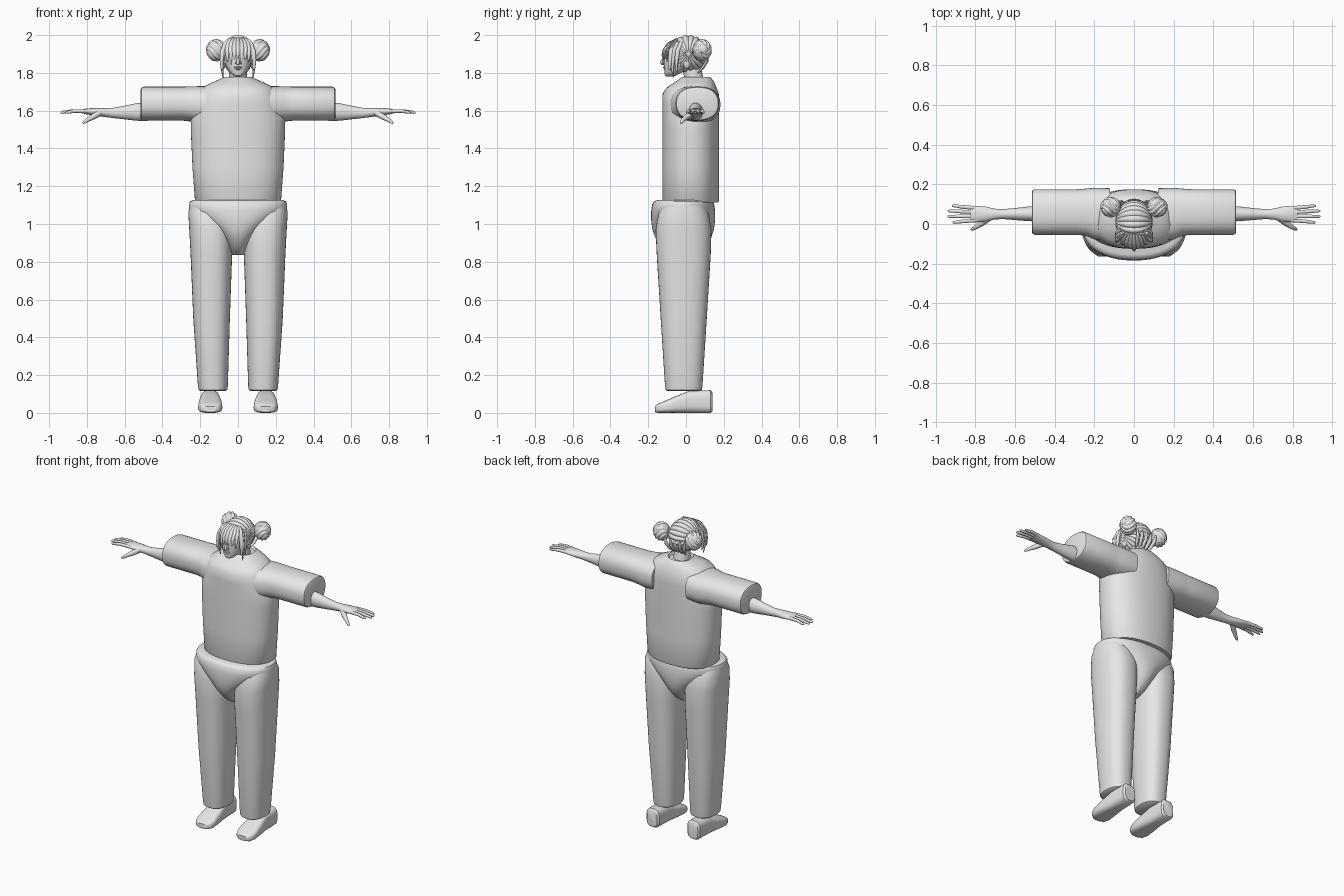
import bpy, bmesh, math
from mathutils import Vector

grey = bpy.data.materials.new("light grey")
grey.diffuse_color = (0.8, 0.8, 0.8, 1)


def finish(name, bm, mirror=False, angle=40):
    bmesh.ops.recalc_face_normals(bm, faces=bm.faces)
    me = bpy.data.meshes.new(name)
    bm.to_mesh(me)
    bm.free()
    me.materials.append(grey)
    ob = bpy.data.objects.new(name, me)
    bpy.context.collection.objects.link(ob)
    bpy.ops.object.select_all(action='DESELECT')
    ob.select_set(True)
    bpy.context.view_layer.objects.active = ob
    bpy.ops.object.shade_smooth_by_angle(angle=math.radians(angle))
    if mirror:
        mod = ob.modifiers.new("mirror", 'MIRROR')
        mod.use_mirror_merge = False
    return ob


def skin(bm, loops):
    n = len(loops[0])
    for a, b in zip(loops, loops[1:]):
        for i in range(n):
            bm.faces.new((a[i], a[(i + 1) % n], b[(i + 1) % n], b[i]))
    bm.faces.new(loops[0])
    bm.faces.new(loops[-1][::-1])


def loft(name, axis, rings, p=2.0, mirror=False, n=40, angle=40):
    """rings: (position along axis, centre a, centre b, radius a, radius b)"""
    bm = bmesh.new()
    loops = []
    for t, a, b, ra, rb in rings:
        loop = []
        for i in range(n):
            w = 2 * math.pi * i / n
            c, s = math.cos(w), math.sin(w)
            u = a + ra * math.copysign(abs(c) ** (2 / p), c)
            v = b + rb * math.copysign(abs(s) ** (2 / p), s)
            loop.append(bm.verts.new({'z': (u, v, t), 'x': (t, u, v), 'y': (u, t, v)}[axis]))
        loops.append(loop)
    skin(bm, loops)
    return finish(name, bm, mirror, angle)


def tubes(name, paths, mirror=False, n=8, flat=1.0):
    """paths: lists of (x, y, z, radius)"""
    bm = bmesh.new()
    for path in paths:
        pts = [Vector(q[:3]) for q in path]
        loops = []
        for k, q in enumerate(path):
            d = (pts[min(k + 1, len(pts) - 1)] - pts[max(k - 1, 0)]).normalized()
            side = d.cross(Vector((0, 1, 0.01))).normalized()
            up = d.cross(side)
            loops.append([bm.verts.new(pts[k] + q[3] * (side * math.cos(w) + up * flat * math.sin(w)))
                          for w in (2 * math.pi * i / n for i in range(n))])
        skin(bm, loops)
    return finish(name, bm, mirror, 50)


def ball(name, centre, radii, ridges=0, depth=0.0, swirl=0.0, mirror=False, seg=96):
    """ellipsoid whose poles lie on x, optionally grooved into strands"""
    bm = bmesh.new()
    bmesh.ops.create_uvsphere(bm, u_segments=seg, v_segments=24, radius=1)
    for v in bm.verts:
        q = Vector((v.co.z, v.co.x, v.co.y))
        r = 1.0
        if ridges:
            phi = math.atan2(q.z, q.y) + swirl * q.x
            fade = math.sqrt(max(0, 1 - q.x * q.x))
            r -= depth * fade * (1 - abs(math.sin(ridges * phi / 2)))
        v.co = Vector(centre) + Vector([q[i] * radii[i] * r for i in range(3)])
    return finish(name, bm, mirror, 40)


# Shirt
loft("shirt_body", 'z', [
    (1.115, 0, .025, .220, .146), (1.125, 0, .025, .228, .150), (1.3, 0, .025, .241, .150),
    (1.5, 0, .025, .250, .150), (1.56, 0, .025, .250, .150), (1.64, 0, .025, .225, .150),
    (1.69, 0, .025, .205, .149), (1.725, 0, .03, .185, .130), (1.75, 0, .045, .135, .105),
    (1.772, 0, .053, .085, .082), (1.778, 0, .053, .074, .072), (1.765, 0, .053, .066, .064)],
    p=2.3, n=64)
loft("shirt_sleeve", 'x', [
    (.12, .045, 1.632, .135, .098), (.20, .052, 1.632, .130, .098), (.245, .060, 1.635, .118, .093),
    (.29, .060, 1.637, .115, .090), (.50, .060, 1.637, .115, .090), (.511, .060, 1.637, .110, .086),
    (.515, .060, 1.637, .100, .078)], p=2.4, mirror=True, n=48)

# Trousers
loft("trouser_hips", 'z', [
    (.835, 0, -.012, .030, .060), (.87, 0, -.012, .055, .105), (.92, 0, -.014, .085, .145),
    (.97, 0, -.015, .135, .163), (1.02, 0, -.015, .205, .169), (1.07, 0, -.015, .258, .169),
    (1.105, 0, -.015, .260, .164), (1.12, 0, -.012, .254, .156), (1.126, 0, -.008, .240, .146)],
    p=2.2, n=64)
loft("trouser_leg", 'z', [
    (.115, .133, -.012, .066, .086), (.122, .133, -.012, .076, .096), (.14, .133, -.012, .079, .099),
    (.5, .140, -.012, .097, .122), (.84, .141, -.012, .110, .143), (.97, .144, -.013, .114, .148),
    (1.06, .148, -.013, .115, .132), (1.1, .15, -.013, .105, .11)], p=2.4, mirror=True)

# Shoes
loft("shoe", 'y', [
    (.140, .147, .058, .036, .050), (.130, .147, .060, .046, .060), (.02, .147, .059, .050, .059),
    (-.05, .147, .045, .060, .045), (-.12, .147, .030, .064, .030), (-.150, .147, .024, .052, .024),
    (-.165, .147, .020, .032, .015)], p=3.2, mirror=True)

# Forearms and palms
loft("forearm_and_palm", 'x', [
    (.48, .052, 1.595, .040, .050), (.54, .051, 1.593, .036, .046), (.60, .050, 1.590, .030, .036),
    (.66, .050, 1.588, .025, .027), (.70, .050, 1.590, .027, .024), (.75, .050, 1.593, .038, .021),
    (.80, .050, 1.596, .042, .016), (.825, .050, 1.596, .039, .010)], mirror=True, n=24)

# Fingers and thumb
fingers = []
for y0, y1, tip in ((.080, .092, .917), (.060, .066, .938), (.039, .038, .940), (.019, .008, .915)):
    mid = (.81 + tip) / 2
    fingers.append([(.795, y0, 1.597, .0105), (mid, (y0 + y1) / 2, 1.598, .0095),
                    (tip - .008, y1, 1.591, .0075), (tip, y1, 1.589, .003)])
fingers.append([(.735, .030, 1.588, .018), (.765, .005, 1.568, .015), (.795, -.015, 1.552, .011),
                (.815, -.026, 1.538, .008), (.822, -.029, 1.533, .003)])
tubes("fingers", fingers, mirror=True, n=10)

# Head and neck
loft("neck", 'z', [(1.74, 0, .045, .055, .055), (1.79, 0, .038, .047, .05),
                   (1.87, 0, .02, .045, .05)], n=28)
loft("face", 'z', [
    (1.780, 0, -.087, .012, .014), (1.786, 0, -.082, .026, .029), (1.802, 0, -.068, .043, .047),
    (1.83, 0, -.048, .061, .067), (1.86, 0, -.037, .070, .080), (1.90, 0, -.033, .074, .086),
    (1.94, 0, -.028, .070, .080), (1.97, 0, -.015, .050, .055)], p=2.15, n=36)
tubes("nose", [[(0, -.112, 1.890, .005), (0, -.120, 1.875, .006), (0, -.129, 1.860, .009),
                (0, -.126, 1.850, .010), (0, -.116, 1.846, .005)]], n=10)
ball("nostril", (.009, -.119, 1.852), (.006, .008, .006), mirror=True, seg=12)
ball("upper_lip", (0, -.113, 1.829), (.022, .009, .005), seg=16)
ball("lower_lip", (0, -.110, 1.820), (.018, .009, .005), seg=16)
ball("eye", (.031, -.103, 1.880), (.015, .009, .006), mirror=True, seg=16)
tubes("eyebrow", [[(.012, -.117, 1.893, .003), (.032, -.111, 1.899, .004), (.052, -.094, 1.893, .002)]],
      mirror=True, n=6)
ball("ear", (.075, .004, 1.853), (.010, .018, .030), mirror=True, seg=20)

# Hair
ball("hair_cap", (0, .012, 1.900), (.094, .108, .101), ridges=20, depth=.07, seg=160)
ball("hair_bun", (.116, .085, 1.920), (.052, .052, .060), ridges=9, depth=.16, swirl=1.1,
     mirror=True, seg=90)
ball("bun_core", (.155, .09, 1.925), (.014, .024, .026), mirror=True, seg=24)

# Fringe fanning over the forehead
fringe = []
for i in range(9):
    s = (i - 4) / 4
    curve = 1 - .35 * s * s
    end = 1.872 - .014 * (i % 3) + (.022 if i == 4 else 0)
    fringe.append([(s * .045, -.050, 1.978, .010), (s * .066, -.080 * curve - .012, 1.955, .014),
                   (s * .076, -.106 * curve - .010, 1.922, .013),
                   (s * .077, -.116 * curve - .008, 1.895, .009),
                   (s * .074, -.116 * curve - .008, end, .002)])
tubes("fringe", fringe, flat=.6)

# Long locks framing the face
locks = [[(.060, -.045 + d, 1.960, .012), (.082, -.065 + d, 1.915, .013), (.087, -.070 + d, 1.865, .010),
          (.084, -.072 + d, 1.82, .007), (.080, -.066 + d, low, .002)]
         for d, low in ((0, 1.775), (.020, 1.800), (-.014, 1.815))]
tubes("side_locks", locks, mirror=True)

# Loose strands swept up at the nape
nape = [[(x, .062, 1.800, .004), (x * 1.3, .088, 1.825, .011), (x * 1.6, .112, 1.865, .012),
         (x * 1.8, .115, 1.905, .006)] for x in (-.040, -.02, 0, .02, .040)]
tubes("nape_strands", nape, flat=.7)
